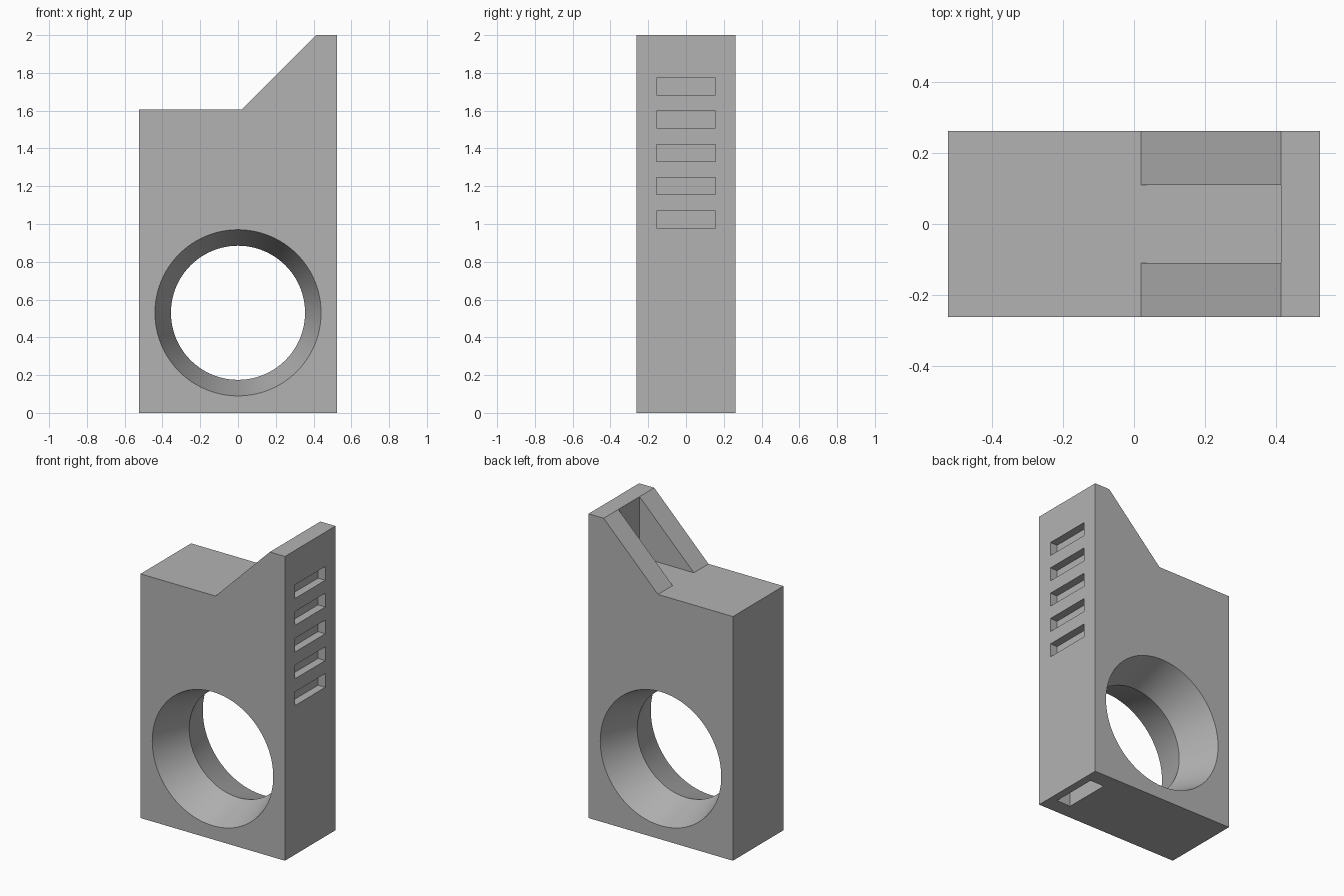
import bpy, bmesh, math
from mathutils import Matrix

if "Cube" in bpy.data.objects:
    bpy.data.objects.remove(bpy.data.objects["Cube"], do_unlink=True)

W, D, TOP, DECK = 0.525, 0.2625, 2.0, 1.605   # half width, half depth, heights
WALL = 0.415                                  # inner face of the tall end wall

grey = bpy.data.materials.new("plain grey")
grey.diffuse_color = (0.45, 0.45, 0.45, 1)
grey.use_nodes = True
grey.node_tree.nodes["Principled BSDF"].inputs["Base Color"].default_value = grey.diffuse_color


def finish(name, bm):
    bmesh.ops.recalc_face_normals(bm, faces=bm.faces)
    mesh = bpy.data.meshes.new(name)
    bm.to_mesh(mesh)
    bm.free()
    mesh.materials.append(grey)
    ob = bpy.data.objects.new(name, mesh)
    bpy.context.collection.objects.link(ob)
    return ob


def box(name, x0, x1, y, z0, z1):
    """Box symmetric in y, from x0 to x1 and z0 to z1."""
    bm = bmesh.new()
    size = Matrix.Diagonal((x1 - x0, 2 * y, z1 - z0, 1))
    place = Matrix.Translation(((x0 + x1) / 2, 0, (z0 + z1) / 2))
    bmesh.ops.create_cube(bm, size=1, matrix=place @ size)
    return finish(name, bm)


def lathe_y(name, profile, z, segments=96):
    """Solid turned about a horizontal front-to-back axis at height z."""
    bm = bmesh.new()
    angles = [2 * math.pi * i / segments for i in range(segments)]
    rings = [[bm.verts.new((r * math.cos(a), y, z + r * math.sin(a))) for a in angles]
             for r, y in profile]
    for a, b in zip(rings, rings[1:]):
        for i in range(segments):
            j = (i + 1) % segments
            bm.faces.new((a[i], a[j], b[j], b[i]))
    bm.faces.new(rings[0])
    bm.faces.new(rings[-1])
    return finish(name, bm)


# Body: side outline with the sloped shoulder, extruded front to back
bm = bmesh.new()
outline = [(-W, 0), (W, 0), (W, TOP), (WALL, TOP), (WALL - TOP + DECK, DECK), (-W, DECK)]
face = bm.faces.new([bm.verts.new((x, -D, z)) for x, z in outline])
ext = bmesh.ops.extrude_face_region(bm, geom=[face])
bmesh.ops.translate(bm, vec=(0, 2 * D, 0),
                    verts=[v for v in ext["geom"] if isinstance(v, bmesh.types.BMVert)])
body = finish("body", bm)

# Large opening, flared from its waist towards both faces
waist, rim, over = 0.355, 0.44, 0.1
wide = waist + (rim - waist) * (D + over) / D
cutters = [lathe_y("opening_cutter", [(wide, -D - over), (waist, 0), (wide, D + over)], 0.53)]

# Gap between the two sloped ribs
cutters.append(box("rib_gap_cutter", 0, WALL, 0.11, DECK, TOP + 0.2))

# Row of shallow slots on the tall end
for i in range(5):
    z = 1.025 + 0.176 * i
    cutters.append(box("slot_cutter", W - 0.0525, W + 0.1, 0.157, z - 0.045, z + 0.045))

# Pocket in the underside
cutters.append(box("base_pocket_cutter", 0.37, 0.473, 0.157, -0.1, 0.16))

# Cut everything out of the body
bpy.context.view_layer.objects.active = body
for cutter in cutters:
    cutter.hide_render = True
    mod = body.modifiers.new("cut", "BOOLEAN")
    mod.operation = "DIFFERENCE"
    mod.solver = "EXACT"
    mod.object = cutter
    bpy.ops.object.modifier_apply(modifier=mod.name)
    bpy.data.objects.remove(cutter, do_unlink=True)

bpy.ops.object.select_all(action="DESELECT")
body.select_set(True)
bpy.ops.object.shade_smooth_by_angle(angle=math.radians(25))
